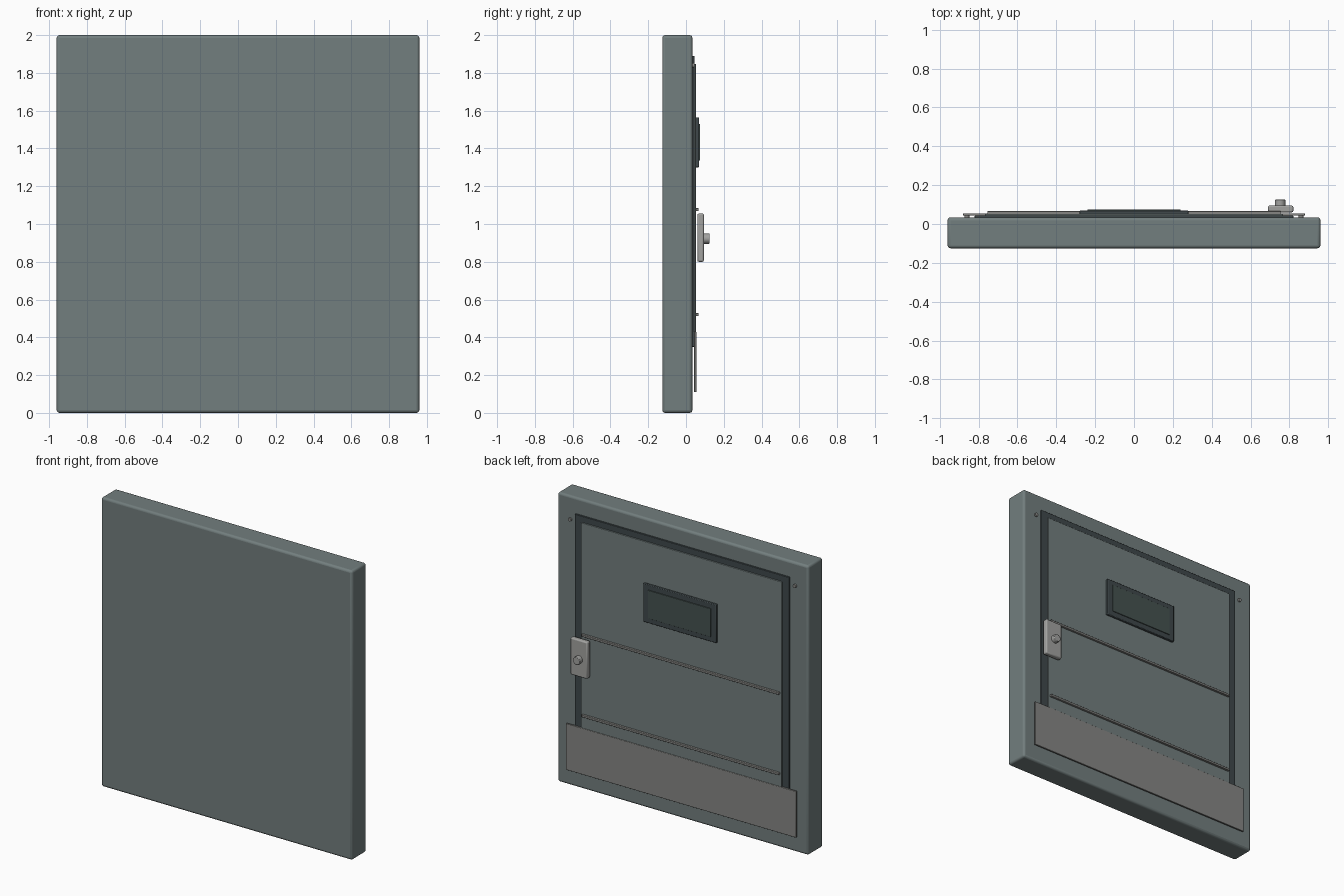
import bpy, math

if "Cube" in bpy.data.objects:
    bpy.data.objects.remove(bpy.data.objects["Cube"])


def material(name, rgb):
    m = bpy.data.materials.new(name)
    m.diffuse_color = (*rgb, 1)
    m.use_nodes = True
    m.node_tree.nodes["Principled BSDF"].inputs["Base Color"].default_value = m.diffuse_color
    return m


STEEL = material("painted_steel", (0.17, 0.21, 0.21))
DARK = material("dark_seal", (0.05, 0.065, 0.07))
GLASS = material("glass", (0.06, 0.085, 0.08))
BARE = material("bare_metal", (0.24, 0.24, 0.23))
BRIGHT = material("bright_metal", (0.36, 0.36, 0.35))


def finish(o, name, mat, bevel, segments):
    o.name = name
    o.data.materials.append(mat)
    if bevel:
        b = o.modifiers.new("bevel", 'BEVEL')
        b.width, b.segments, b.limit_method = bevel, segments, 'ANGLE'
    bpy.ops.object.shade_smooth_by_angle(angle=math.radians(35))
    return o


def box(name, x, y, z, mat, bevel=0.0, segments=2):
    """Box from (min, max) ranges."""
    r = (x, y, z)
    bpy.ops.mesh.primitive_cube_add(size=1, location=[(a + b) / 2 for a, b in r])
    o = bpy.context.object
    o.scale = [b - a for a, b in r]
    bpy.ops.object.transform_apply(location=False, rotation=False, scale=True)
    return finish(o, name, mat, bevel, segments)


def disc(name, x, z, y, radius, mat, bevel=0.0):
    """Cylinder along the y axis."""
    bpy.ops.mesh.primitive_cylinder_add(
        vertices=24, radius=radius, depth=y[1] - y[0],
        location=(x, sum(y) / 2, z), rotation=(math.pi / 2, 0, 0))
    return finish(bpy.context.object, name, mat, bevel, 2)


# Main slab
box("door_slab", (-0.96, 0.96), (-0.125, 0.034), (0, 2), STEEL, 0.015, 3)

# Dark seal with the raised panel in front
box("panel_seal", (-0.82, 0.82), (0.03, 0.045), (0.35, 1.89), DARK, 0.003)
box("raised_panel", (-0.768, 0.768), (0.04, 0.052), (0.39, 1.848), STEEL, 0.003)

# Window
box("window_frame", (-0.28, 0.28), (0.05, 0.07), (1.30, 1.565), DARK, 0.004)
box("window_glass", (-0.24, 0.24), (0.06, 0.075), (1.335, 1.53), GLASS, 0.002)

# Horizontal ribs
for i, z in enumerate((1.076, 0.52)):
    box(f"rib_{i}", (-0.755, 0.755), (0.048, 0.067), (z - 0.008, z + 0.008), BARE, 0.003)

# Kick plate
box("kick_plate", (-0.88, 0.88), (0.043, 0.055), (0.11, 0.43), BARE, 0.002)

# Lock plate and knob
box("lock_plate", (0.69, 0.82), (0.06, 0.095), (0.80, 1.055), BRIGHT, 0.008)
disc("lock_knob", 0.752, 0.922, (0.09, 0.125), 0.027, BRIGHT, 0.003)

# Corner screws
for side in (-1, 1):
    disc(f"screw_{side}", side * 0.86, 1.84, (0.03, 0.046), 0.012, BARE)
